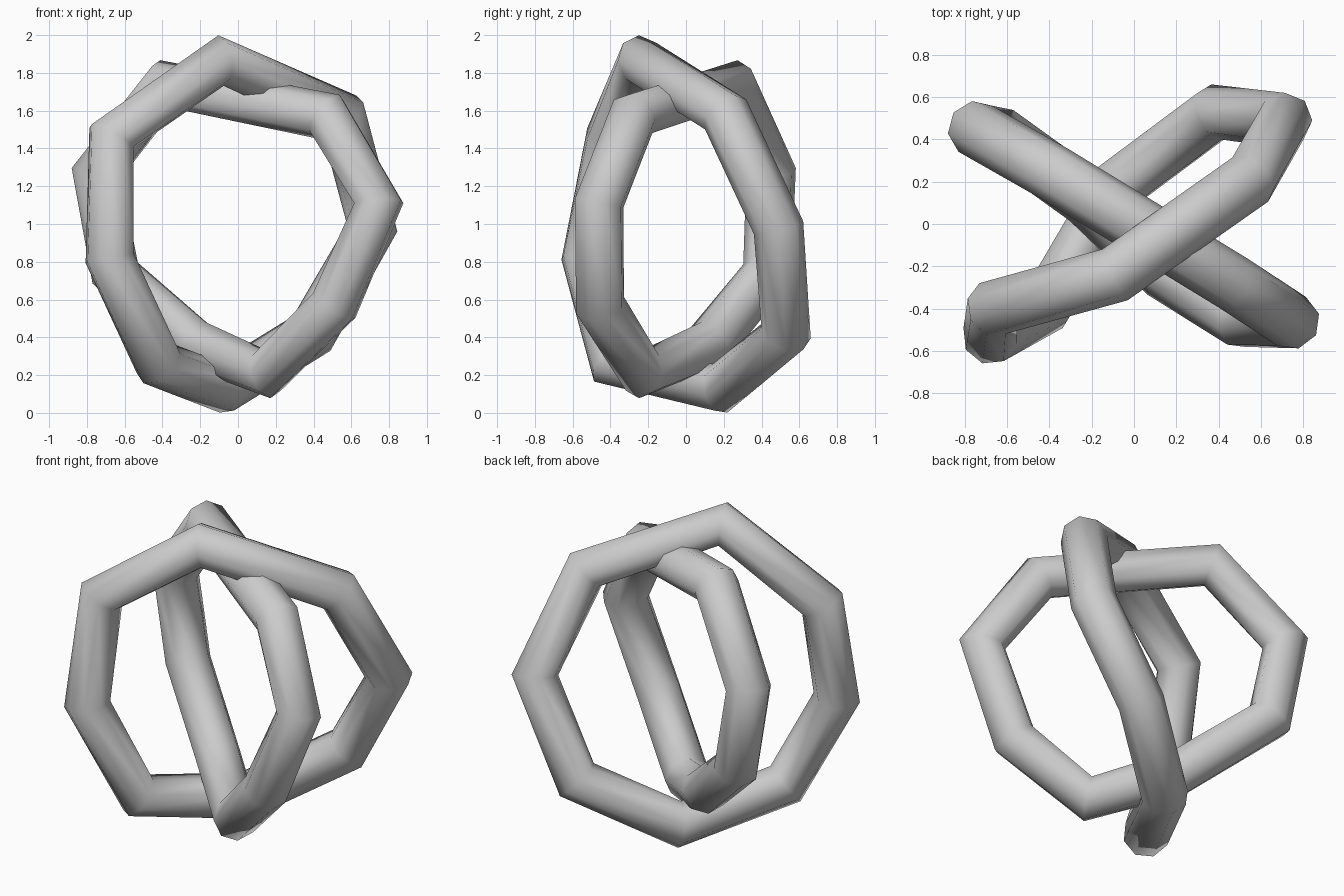
import bpy

if "Cube" in bpy.data.objects:
    bpy.data.objects.remove(bpy.data.objects["Cube"])

TUBE_RADIUS = 0.135


def tube_ring(name, points):
    """Closed low-poly tube (8 sides) that follows a bent octagon."""
    curve = bpy.data.curves.new(name, 'CURVE')
    curve.dimensions = '3D'
    curve.bevel_depth = TUBE_RADIUS
    curve.bevel_resolution = 2
    curve.use_fill_caps = False
    spline = curve.splines.new('POLY')
    spline.points.add(len(points) - 1)
    for p, co in zip(spline.points, points):
        p.co = (*co, 1)
    spline.use_cyclic_u = True
    spline.use_smooth = True
    obj = bpy.data.objects.new(name, curve)
    bpy.context.collection.objects.link(obj)
    # turn into a mesh with smooth shading
    bpy.ops.object.select_all(action='DESELECT')
    obj.select_set(True)
    bpy.context.view_layer.objects.active = obj
    bpy.ops.object.convert(target='MESH')
    bpy.ops.object.shade_smooth()
    return bpy.context.object


# ring running front-left to back-right, forms the highest and lowest points
tube_ring("outer_ring", [
    (-0.09, -0.24, 1.865), (0.55, 0.21, 1.58), (0.71, 0.49, 0.98),
    (0.39, 0.53, 0.42), (-0.08, 0.18, 0.13), (-0.42, -0.39, 0.26),
    (-0.68, -0.53, 0.82), (-0.67, -0.40, 1.46)])

# ring running back-left to front-right, crossing the first
tube_ring("crossing_ring", [
    (-0.38, 0.24, 1.74), (0.47, -0.28, 1.57), (0.745, -0.46, 1.11),
    (0.51, -0.455, 0.57), (0.15, -0.23, 0.21), (-0.22, 0.12, 0.36),
    (-0.65, 0.43, 0.74), (-0.75, 0.45, 1.27)])
